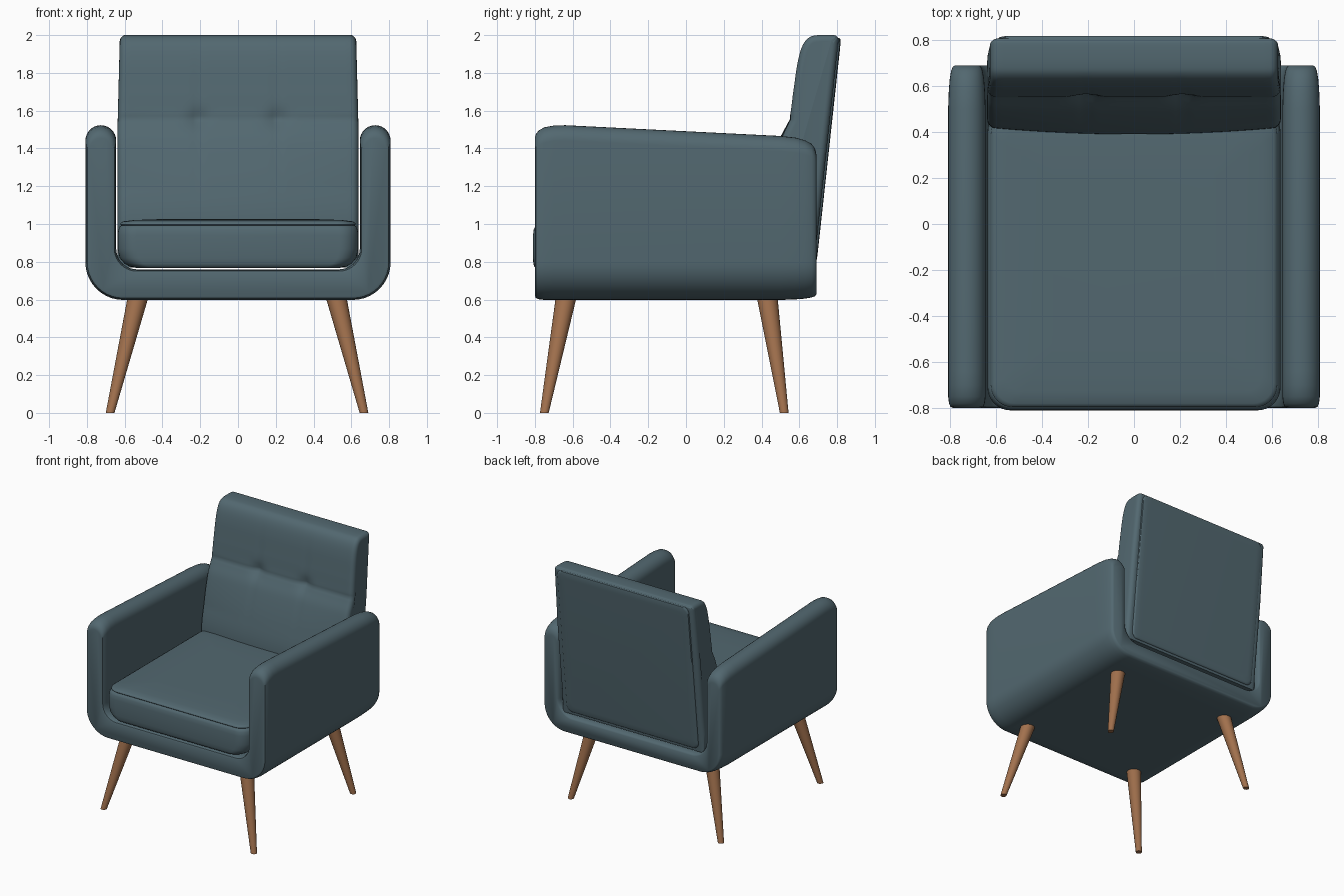
import bpy, bmesh, math
from math import sin, cos, pi, exp, sqrt
from mathutils import Vector

if "Cube" in bpy.data.objects:
    bpy.data.objects.remove(bpy.data.objects["Cube"])


def material(name, rgb):
    m = bpy.data.materials.new(name)
    m.use_nodes = True
    m.diffuse_color = (*rgb, 1)
    m.node_tree.nodes["Principled BSDF"].inputs["Base Color"].default_value = (*rgb, 1)
    return m


FABRIC = material("blue_grey_fabric", (0.085, 0.138, 0.162))
WOOD = material("warm_wood", (0.36, 0.165, 0.075))


def loft(name, rings, mat, angle=40):
    """Skin a list of equal-length closed rings and cap both ends."""
    bm = bmesh.new()
    loops = [[bm.verts.new(p) for p in ring] for ring in rings]
    n = len(loops[0])
    for a, b in zip(loops, loops[1:]):
        for i in range(n):
            j = (i + 1) % n
            bm.faces.new((a[i], a[j], b[j], b[i]))
    bm.faces.new(loops[0][::-1])
    bm.faces.new(loops[-1])
    bmesh.ops.recalc_face_normals(bm, faces=bm.faces)
    me = bpy.data.meshes.new(name)
    bm.to_mesh(me)
    bm.free()
    ob = bpy.data.objects.new(name, me)
    bpy.context.collection.objects.link(ob)
    me.materials.append(mat)
    bpy.ops.object.select_all(action='DESELECT')
    ob.select_set(True)
    bpy.context.view_layer.objects.active = ob
    bpy.ops.object.shade_smooth_by_angle(angle=math.radians(angle))
    return ob


def arc(cx, cz, r, start, end, steps=10):
    return [(cx + r * cos(start + (end - start) * i / steps),
             cz + r * sin(start + (end - start) * i / steps)) for i in range(steps + 1)]


def rounded_rect(x0, x1, y0, y1, r):
    corners = [(x1 - r, y1 - r), (x0 + r, y1 - r), (x0 + r, y0 + r), (x1 - r, y0 + r)]
    return [p for k, (cx, cy) in enumerate(corners)
            for p in arc(cx, cy, r, k * pi / 2, (k + 1) * pi / 2, 8)]


# U-shaped shell: both arms and the base in one sweep from front to back
def u_section(y, d, top):
    outer, inner, base, floor = 0.808 - d, 0.645 + d, 0.598 + d, 0.76 - d
    ri, ro, rt = 0.11 + d, 0.2 - d, (outer - inner) / 2
    half = arc(inner - ri, floor + ri, ri, -pi / 2, 0)
    half += arc(inner + rt, top - rt, rt, pi, 0, 14)
    half += arc(outer - ro, base + ro, ro, 0, -pi / 2)
    return [(x, y, z) for x, z in half] + [(-x, y, z) for x, z in reversed(half)]


stations = [(-0.8, 0.022, 1.455), (-0.795, 0.01, 1.475), (-0.78, 0.004, 1.495),
            (-0.75, 0, 1.512), (-0.7, 0, 1.521), (-0.64, 0, 1.523), (0.5, 0, 1.466),
            (0.58, 0.003, 1.457), (0.63, 0.007, 1.443), (0.665, 0.013, 1.424),
            (0.683, 0.02, 1.4), (0.69, 0.03, 1.37)]
loft("arm_and_base_shell", [u_section(*s) for s in stations], FABRIC)


# Seat cushion: stacked outlines with a seam groove below the crown
def seat_ring(inset, z):
    r = 0.1
    dz = min(z - 0.765, r)
    side = 0.637 - inset - (r - sqrt(r * r - (r - dz) ** 2))
    return [(x, y, z) for x, y in
            rounded_rect(-side, side, -0.81 + inset, 0.5 - inset, 0.1 - inset * 0.3)]


levels = [(0.02, 0.767), (0.006, 0.775), (0.002, 0.79), (0, 0.82), (0, 0.87), (0, 0.94),
          (0.004, 0.97), (0.012, 0.988), (0.02, 0.992), (0.014, 0.998), (0.016, 1.006),
          (0.03, 1.014), (0.08, 1.02), (0.16, 1.024), (0.28, 1.027)]
loft("seat_cushion", [seat_ring(*s) for s in levels], FABRIC, 50)


# Backrest: curved side profile swept across the width, with tufts and seams
def spline(points, steps):
    pts = [Vector(p) for p in points]
    out = []
    for i in range(1, len(pts) - 2):
        a, b, c, d = pts[i - 1:i + 3]
        for k in range(steps):
            t = k / steps
            out.append(0.5 * (2 * b + (c - a) * t + (2 * a - 5 * b + 4 * c - d) * t * t
                              + (3 * b - a - 3 * c + d) * t ** 3))
    return out + [pts[-2]]


SEAM, TUFT, HALF, ROUND = 1.555, 0.21, 0.638, 0.035
front = spline([(0.4, 0.6), (0.4, 0.77), (0.39, 1.02), (0.425, 1.22), (0.487, 1.43),
                (0.545, SEAM), (0.568, 1.7), (0.59, 1.85), (0.615, 1.94), (0.65, 1.986),
                (0.7, 2.0), (0.78, 2.0), (0.8, 1.99), (0.806, 1.96), (0.79, 1.8)], 8)
profile = front + [Vector((0.676, 0.77)).lerp(front[-1], 1 - k / 8) for k in range(1, 9)]
count = len(profile)
normals = []
for i in range(count):
    t = profile[(i + 1) % count] - profile[i - 1]
    normals.append(Vector((t.y, -t.x)).normalized())


def back_ring(x, inset):
    ring = []
    for p, n in zip(profile, normals):
        q = p + n * inset
        face = max(0, -n.x * -1) if p.x < 0.66 else 0
        if face:
            edge = min(abs(x) / HALF, 1) ** 2
            low = max(0, min(1, (1.6 - p.y) / 0.4))
            gap = abs(x) - TUFT
            dist = sqrt(gap * gap + (p.y - SEAM) ** 2)
            q.x += 0.03 * edge * low + 0.022 * exp(-(dist / 0.05) ** 2)
            q.x += 0.006 * exp(-abs(p.y - SEAM) / 0.012)
            q.x += 0.005 * exp(-abs(gap) / 0.01) * exp(-((p.y - SEAM) / 0.3) ** 2)
        taper = 1 - 0.02 * max(0, p.y - 1.5) / 0.5
        ring.append((x * taper, q.x, q.y))
    return ring


# Make sure the offset direction points into the cushion
if normals[8].x < 0:
    normals = [-n for n in normals]
inner_half = HALF - ROUND
cap = [(inner_half + ROUND * sin(a * pi / 12), ROUND * (1 - cos(a * pi / 12)))
       for a in range(1, 7)]
span = [(inner_half * (k / 43 * 2 - 1), 0) for k in range(44)]
xs = [(-x, d) for x, d in reversed(cap)] + span + cap
loft("backrest_cushion", [back_ring(x, d) for x, d in xs], FABRIC, 50)

# Rear panel: thin padded plate lying on the sloping back of the backrest
panel = []
for inset, lift in [(0, -0.02), (0, 0.002), (0.004, 0.008), (0.015, 0.011), (0.05, 0.013)]:
    outline = rounded_rect(-0.59 + inset, 0.59 - inset, 0.79 + inset, 1.985 - inset, 0.05)
    panel.append([(x, 0.676 + (z - 0.77) * 0.1092 + lift, z) for x, z in outline])
loft("rear_panel", panel, FABRIC)

# Tapered splayed legs
for side, sx in (("left", 1), ("right", -1)):
    for place, y_top, y_foot in (("front", -0.635, -0.75), ("back", 0.43, 0.52)):
        rings = []
        for t in (0, 1):
            cx = sx * (0.672 - 0.147 * t) - 0.005
            cy, r = y_foot + (y_top - y_foot) * t, 0.023 + 0.032 * t
            rings.append([(cx + r * cos(a * pi / 12), cy + r * sin(a * pi / 12), 0.61 * t)
                          for a in range(24)])
        loft(f"{place}_{side}_leg", rings, WOOD)
